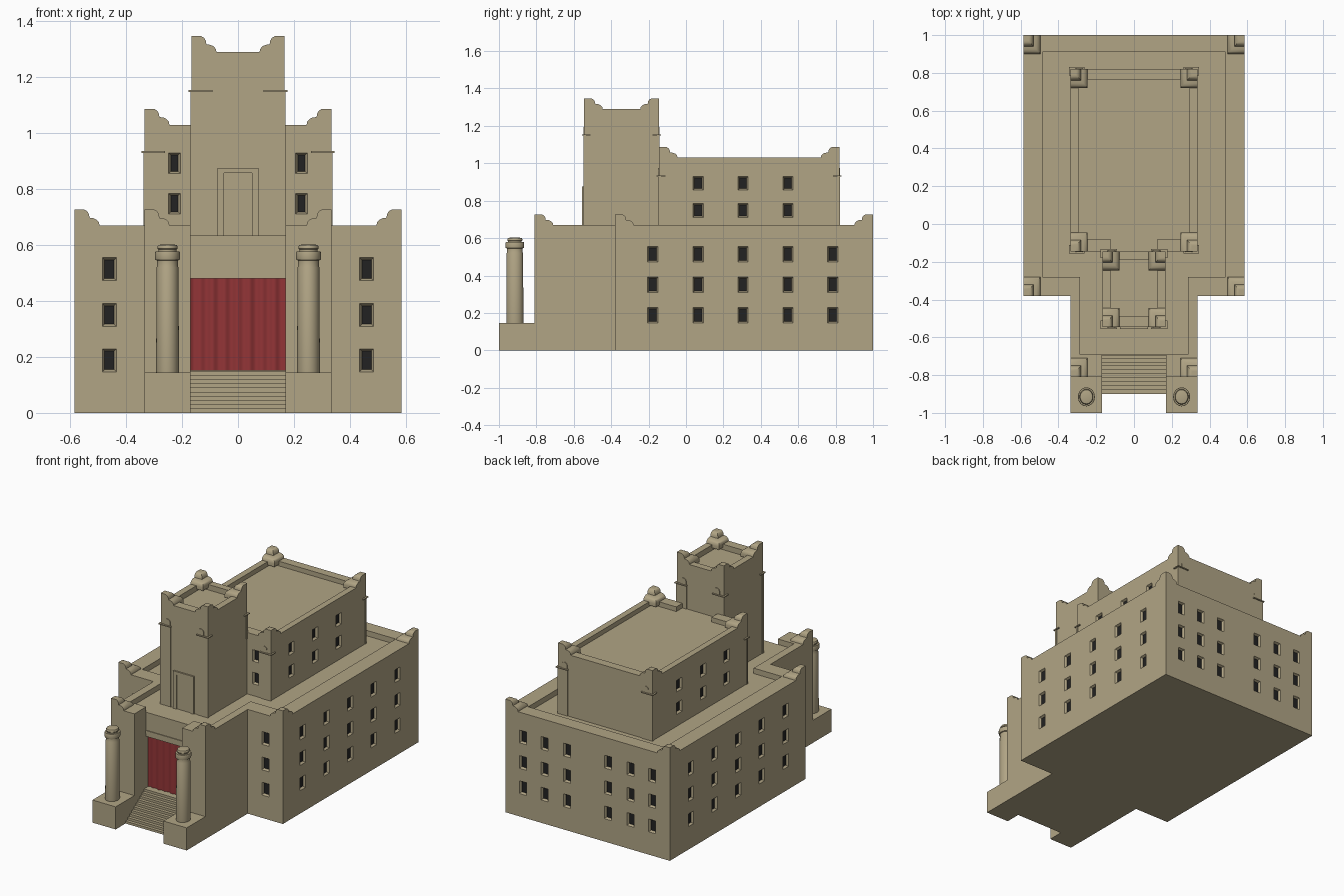
import bpy, bmesh, math

if "Cube" in bpy.data.objects:
    bpy.data.objects.remove(bpy.data.objects["Cube"])


def material(name, col):
    m = bpy.data.materials.new(name)
    m.diffuse_color = (*col, 1)
    m.use_nodes = True
    m.node_tree.nodes["Principled BSDF"].inputs["Base Color"].default_value = m.diffuse_color
    return m


STONE = material("tan stone", (0.44, 0.375, 0.235))
RED = material("red cloth", (0.29, 0.035, 0.038))
DARK = material("dark glass", (0.016, 0.016, 0.016))


def loft(rings):
    return rings


def extrude(pts, axis, a, b):
    place = {"x": lambda p, d: (d, p[0], p[1]),
             "y": lambda p, d: (p[0], d, p[1]),
             "z": lambda p, d: (p[0], p[1], d)}[axis]
    return [[place(p, d) for p in pts] for d in (a, b)]


def rect(x0, x1, y0, y1):
    return [(x0, y0), (x1, y0), (x1, y1), (x0, y1)]


def box(x0, x1, y0, y1, z0, z1):
    return extrude(rect(x0, x1, y0, y1), "z", z0, z1)


def make(name, solids, mat, smooth=False):
    """Each solid is a list of rings, skinned and capped."""
    bm = bmesh.new()
    for rings in solids:
        rows = [[bm.verts.new(p) for p in r] for r in rings]
        n = len(rows[0])
        for a, b in zip(rows, rows[1:]):
            for i in range(n):
                bm.faces.new((a[i], a[(i + 1) % n], b[(i + 1) % n], b[i]))
        bm.faces.new(rows[0][::-1])
        bm.faces.new(rows[-1])
    bmesh.ops.recalc_face_normals(bm, faces=bm.faces)
    me = bpy.data.meshes.new(name)
    bm.to_mesh(me)
    bm.free()
    me.materials.append(mat)
    ob = bpy.data.objects.new(name, me)
    bpy.context.collection.objects.link(ob)
    if smooth:
        bpy.ops.object.select_all(action="DESELECT")
        ob.select_set(True)
        bpy.context.view_layer.objects.active = ob
        bpy.ops.object.shade_smooth_by_angle(angle=math.radians(35))
    return ob


def carve(ob, solids):
    cutter = make("cutter", solids, STONE)
    cutter.hide_render = True
    mod = ob.modifiers.new("carve", "BOOLEAN")
    mod.operation, mod.solver, mod.object = "DIFFERENCE", "EXACT", cutter
    dg = bpy.context.evaluated_depsgraph_get()
    me = bpy.data.meshes.new_from_object(ob.evaluated_get(dg))
    ob.modifiers.clear()
    ob.data = me
    bpy.data.objects.remove(cutter)


def mirror(pts):
    return pts + [(-x, y) for x, y in reversed(pts)]


# Windows: tapered reveals with a dark pane at the bottom
cuts = {"lower": [], "upper": []}
panes = []


def window(tier, x, y, z, nx, ny, w, h):
    def ring(hw, hh, out):
        return [(x + nx * out + abs(ny) * s * hw, y + ny * out + abs(nx) * s * hw, z + t * hh)
                for s, t in ((-1, -1), (1, -1), (1, 1), (-1, 1))]
    a, b = w / 2, h / 2
    cuts[tier].append([ring(a + .001, b + .001, .002), ring(a - .008, b - .008, -.016)])
    panes.append([ring(a - .008, b - .008, -.016), ring(a - .008, b - .008, -.013)])


for s in (-1, 1):
    for z in (.188, .35, .514):
        window("lower", s * .46, -.38, z, 0, -1, .05, .082)
        for x in (.145, .305, .46):
            window("lower", s * x, 1, z, 0, 1, .05, .082)
        for y in (-.178, .065, .305, .545, .785):
            window("lower", s * .585, y, z, s, 0, .055, .082)
    for z in (.748, .893):
        window("upper", s * .227, -.145, z, 0, -1, .042, .074)
        for y in (.065, .305, .545):
            window("upper", s * .335, y, z, s, 0, .055, .074)
make("window_panes", panes, DARK)

# Lower storey: T-shaped plan with entrance notch, sunken roof and doorway
plan = mirror([(.17, -.69), (.17, -.81), (.335, -.81), (.335, -.38), (.585, -.38), (.585, 1)])
roof = mirror([(.17, -.76), (.17, -.69), (.285, -.69), (.285, -.28), (.485, -.28), (.485, .91)])
lower = make("lower_building", [extrude(plan, "z", 0, .67)], STONE)
carve(lower, cuts["lower"])
carve(lower, [extrude(roof, "z", .635, .8)])
carve(lower, [box(-.17, .17, -.75, -.65, .15, .48)])

# Upper storey and tower, each with a sunken roof
upper = make("upper_building", [box(-.335, .335, -.145, .82, .6, 1.03)], STONE)
carve(upper, cuts["upper"])
carve(upper, [extrude(mirror([(.125, -.2), (.125, -.08), (.295, -.08), (.295, .765)]), "z", 1.0, 1.2)])
tower = make("tower", [box(-.167, .167, -.545, -.145, .6, 1.29)], STONE)
carve(tower, [box(-.125, .125, -.487, -.19, 1.255, 1.4)])

# Stepped, rounded ornaments on every roof corner
PROFILE = [(1, -.02), (1, 0), (.97, .012), (.88, .021), (.76, .026), (.6, .028),
           (.58, .04), (.51, .051), (.4, .057), (.3, .057)]


def ornament(x, y, z, sx, sy):
    return [[(x + sx * .09 * f * u, y + sy * .1 * f * v, z + h)
             for u, v in ((0, 0), (1, 0), (1, 1), (0, 1))] for f, h in PROFILE]


ornaments = []
for x, y, z, sy in ((.585, -.38, .67, 1), (.585, 1, .67, -1), (.335, -.81, .67, 1),
                    (.335, -.145, 1.03, 1), (.335, .82, 1.03, -1),
                    (.167, -.545, 1.29, 1), (.167, -.145, 1.29, -1)):
    ornaments += [ornament(s * x, y, z, -s, sy) for s in (-1, 1)]
make("corner_ornaments", ornaments, STONE, True)

# Corner pilasters with a thin ledge and a rounded cap
pilasters = []


def pilaster(s, x0, x1, y, d, z0, z1):
    xs = sorted((s * x0, s * (x1 + .003)))
    ys = sorted((y - d * .01, y + d * .004))
    pilasters.append(box(*xs, *ys, z0, z1))
    ls = sorted((s * (x0 - .004), s * (x1 + .01)))
    pilasters.append(box(*ls, *sorted((y - d * .035, y + d * .012)), z1, z1 + .006))
    c = x0 + .024
    arch = [(s * (c + .02 * math.cos(math.pi * i / 10)), z1 + .026 + .02 * math.sin(math.pi * i / 10))
            for i in range(11)]
    arch = [(s * (c + .02), z1)] + arch + [(s * (c - .02), z1)]
    pilasters.append(extrude(arch, "y", *ys))


for s in (-1, 1):
    for y, d in ((-.145, -1), (.82, 1)):
        pilaster(s, .265, .335, y, d, .62, .93)
    pilaster(s, .095, .167, -.545, -1, .62, 1.148)
    pilaster(s, .095, .167, -.145, 1, .99, 1.148)
make("corner_pilasters", pilasters, STONE)

# Blind door on the tower: raised frame around a recessed panel
door = mirror([(.05, .62), (.073, .62), (.073, .876)])
frame = [(.05, .62), (.073, .62), (.073, .876), (-.073, .876), (-.073, .62),
         (-.05, .62), (-.05, .857), (.05, .857)]
make("tower_door_frame", [extrude(frame, "y", -.555, -.54)], STONE)
make("tower_door_panel", [box(-.05, .05, -.549, -.54, .62, .857)], STONE)

# Entrance: lintel strips, rippled curtain, steps
make("lintel_strips", [box(-.17, .17, -.695, -.68, .5, .52), box(-.17, .17, -.685, -.66, .48, .5)], STONE)
wave = [(-.169 + .338 * i / 64, -.672 + .004 * math.sin(i * .75) + .002 * math.sin(i * .31))
        for i in range(65)]
make("curtain", [extrude(wave + [(.169, -.655), (-.169, -.655)], "z", .152, .481)], RED, True)
N = 10
steps = [(-.685, 0)]
for i in range(N):
    y = -.9 + .021 * i
    steps += [(y, .15 * i / N), (y, .15 * (i + 1) / N)]
steps.append((-.685, .15))
make("entrance_steps", [extrude(steps, "x", -.17, .17)], STONE)

# Plinths and round columns beside the steps
make("column_plinths", [box(*sorted((s * .17, s * .335)), -1, -.8, 0, .145) for s in (-1, 1)], STONE)
SHAPE = [(.97, .14), (1, .15), (.95, .52), (.9, .525), (.9, .545), (1.06, .547), (1.09, .553),
         (1.09, .572), (1.05, .578), (.8, .578), (.8, .584), (.88, .588), (.88, .594), (.8, .6), (.5, .603)]
columns = [[[(s * .252 + .041 * r * math.cos(k * math.pi / 16), -.915 + .046 * r * math.sin(k * math.pi / 16), z)
             for k in range(32)] for r, z in SHAPE] for s in (-1, 1)]
make("columns", columns, STONE, True)
